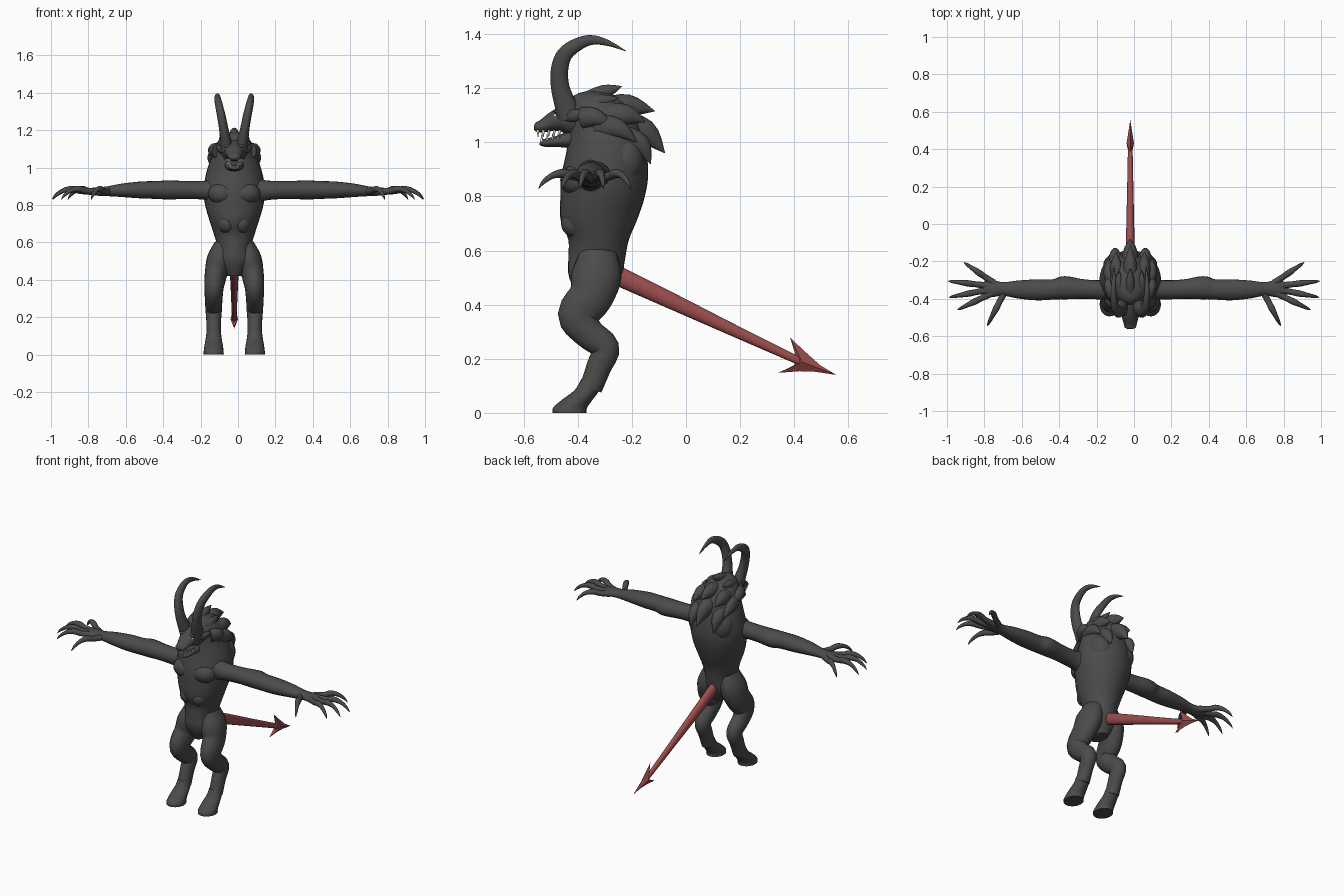
import bpy, bmesh, math
from mathutils import Vector

CX = -0.02  # body's own centre line


def material(name, rgb):
    m = bpy.data.materials.new(name)
    m.diffuse_color = (*rgb, 1)
    return m


DARK = material("charcoal", (0.07, 0.07, 0.07))
RED = material("dull_red", (0.33, 0.075, 0.075))
WHITE = material("ivory", (0.85, 0.83, 0.78))


def finish(bm, name, mat, angle=50):
    bmesh.ops.recalc_face_normals(bm, faces=bm.faces)
    me = bpy.data.meshes.new(name)
    bm.to_mesh(me)
    bm.free()
    ob = bpy.data.objects.new(name, me)
    bpy.context.collection.objects.link(ob)
    me.materials.append(mat)
    bpy.ops.object.select_all(action='DESELECT')
    ob.select_set(True)
    bpy.context.view_layer.objects.active = ob
    bpy.ops.object.shade_smooth_by_angle(angle=math.radians(angle))
    return ob


def spline(pts, steps):
    """Catmull-Rom through tuples of any length."""
    out, n = [], len(pts)
    for i in range(n - 1):
        a, b, c, d = pts[max(i - 1, 0)], pts[i], pts[i + 1], pts[min(i + 2, n - 1)]
        for k in range(steps):
            t = k / steps
            out.append([0.5 * (2 * q + (r - p) * t + (2 * p - 5 * q + 4 * r - s) * t * t
                               + (3 * q - p - 3 * r + s) * t ** 3)
                        for p, q, r, s in zip(a, b, c, d)])
    out.append(list(pts[-1]))
    return out


def tube(name, pts, ref=(1, 0, 0), normal=None, mat=DARK, sides=20, steps=4):
    """Loft ellipses (x, y, z, width, height) along a smooth path."""
    rows = spline(pts, steps)
    bm, rings = bmesh.new(), []
    for i, r in enumerate(rows):
        c = Vector(r[:3])
        t = Vector(normal) if normal else (
            Vector(rows[min(i + 1, len(rows) - 1)][:3]) - Vector(rows[max(i - 1, 0)][:3])).normalized()
        u = Vector(ref)
        u = (u - t * u.dot(t)).normalized()
        v = t.cross(u)
        w, h = max(r[3], 0.001), max(r[4], 0.001)
        rings.append([bm.verts.new(c + u * w * math.cos(a) + v * h * math.sin(a))
                      for a in (2 * math.pi * k / sides for k in range(sides))])
    for a, b in zip(rings, rings[1:]):
        for k in range(sides):
            j = (k + 1) % sides
            bm.faces.new((a[k], a[j], b[j], b[k]))
    bm.faces.new(rings[0])
    bm.faces.new(rings[-1])
    return finish(bm, name, mat)


def pair(name, pts, cx=CX, **kw):
    """Same tube on the left and right of a centre line."""
    for side, s in (("right", -1), ("left", 1)):
        tube(f"{side}_{name}", [(cx + s * p[0], *p[1:]) for p in pts], **kw)


def blob(name, off, y, z, size, mat=DARK):
    for side, s in (("right", -1), ("left", 1)):
        bm = bmesh.new()
        bmesh.ops.create_uvsphere(bm, u_segments=20, v_segments=12, radius=1)
        bmesh.ops.scale(bm, vec=size, verts=bm.verts)
        bmesh.ops.translate(bm, vec=(CX + s * off, y, z), verts=bm.verts)
        finish(bm, f"{side}_{name}", mat)


# Torso: z, y centre, half width, half depth
torso = [(.42, -.335, .04, .06), (.50, -.335, .10, .097), (.57, -.33, .09, .105),
         (.64, -.323, .108, .112), (.715, -.322, .132, .142), (.80, -.308, .156, .156),
         (.88, -.30, .165, .16), (.97, -.294, .15, .147), (1.06, -.30, .122, .132),
         (1.13, -.32, .095, .115), (1.175, -.34, .055, .07), (1.19, -.345, .01, .015)]
tube("torso", [(CX, y, z, w, d) for z, y, w, d in torso], normal=(0, 0, 1), sides=32)
blob("chest_muscle", .065, -.40, .86, (.075, .065, .06))
blob("belly_muscle", .04, -.40, .70, (.05, .062, .055))
blob("shoulder_blade", .075, -.225, .93, (.07, .07, .09))

# Head, jaw, teeth, eyes and ears
tube("head", [(CX, -.33, 1.08, .08, .09), (CX, -.43, 1.085, .065, .06), (CX, -.48, 1.08, .05, .04),
              (CX, -.53, 1.06, .036, .024), (CX, -.553, 1.056, .03, .018), (CX, -.562, 1.056, .012, .008)])
tube("lower_jaw", [(CX, -.38, 1.02, .058, .05), (CX, -.46, 1.005, .045, .024),
                   (CX, -.52, .998, .032, .015), (CX, -.54, 1.0, .02, .01)])
for i in range(5):
    y, off = -.547 + .02 * i, .022 + .005 * i
    pair(f"upper_tooth_{i + 1}", [(off, y, 1.046, .005, .006), (off, y, 1.02, .001, .001)],
         mat=WHITE, sides=8, steps=2)
    pair(f"lower_tooth_{i + 1}", [(off - .004, y + .014, 1.0, .005, .006),
                                 (off - .004, y + .014, 1.032, .001, .001)],
         mat=WHITE, sides=8, steps=2)
blob("eye", .035, -.482, 1.098, (.01, .008, .007), WHITE)
blob("brow", .035, -.463, 1.115, (.026, .026, .012))
pair("ear", [(.05, -.44, 1.09, .015, .015), (.075, -.41, 1.10, .015, .022), (.10, -.36, 1.117, .001, .001)])

# Curved horns
pair("horn", [(.038, -.43, 1.09, .032, .045), (.045, -.446, 1.14, .03, .04), (.056, -.465, 1.204, .025, .034),
              (.068, -.467, 1.27, .023, .032), (.08, -.448, 1.325, .021, .029), (.088, -.40, 1.362, .018, .024),
              (.09, -.348, 1.378, .014, .018), (.088, -.289, 1.367, .009, .011), (.085, -.222, 1.337, .001, .001)])


# Mane of pointed tufts: offset, base, middle and tip (y, z), radius
def tuft(off, a, b, c, r, flare=0):
    return [(off, *a, r * .8, r), (off + flare, *b, r * .65, r * .8), (off + flare, *c, .001, .001)]


centre_tufts = [((-.38, 1.145), (-.30, 1.185), (-.237, 1.207), .035),
                ((-.30, 1.11), (-.21, 1.133), (-.115, 1.115), .055),
                ((-.25, 1.06), (-.15, 1.035), (-.078, .96), .06)]
for i, (a, b, c, r) in enumerate(centre_tufts):
    tube(f"mane_tuft_{i + 1}", [(CX + p[0], *p[1:]) for p in tuft(0, a, b, c, r)])
side_tufts = [(.05, (-.37, 1.13), (-.31, 1.15), (-.25, 1.165), .035, .01),
              (.06, (-.30, 1.09), (-.22, 1.10), (-.15, 1.075), .05, .015),
              (.09, (-.33, 1.06), (-.25, 1.05), (-.18, 1.00), .045, .025),
              (.07, (-.25, 1.02), (-.17, .99), (-.13, .92), .05, .01),
              (.09, (-.38, 1.09), (-.33, 1.09), (-.26, 1.05), .04, .025)]
for i, (off, a, b, c, r, f) in enumerate(side_tufts):
    pair(f"side_mane_tuft_{i + 1}", tuft(off, a, b, c, r, f))

# Arms and palms
pair("arm", [(.08, -.345, .875, .06, .07), (.16, -.352, .878, .052, .052), (.27, -.348, .88, .052, .048),
             (.37, -.341, .88, .062, .051), (.43, -.35, .88, .054, .048), (.52, -.352, .88, .056, .045),
             (.62, -.35, .878, .048, .036), (.70, -.347, .873, .036, .026), (.76, -.345, .872, .046, .022),
             (.80, -.343, .872, .036, .016), (.815, -.343, .872, .012, .006)],
     cx=0, ref=(0, 1, 0))

# Clawed fingers: root (x, y) and tip (x, y)
fingers = [(.75, -.315, .91, -.205), (.78, -.33, .995, -.305), (.78, -.352, .99, -.392),
           (.76, -.37, .945, -.46), (.69, -.36, .785, -.545)]
for i, (x, y, tx, ty) in enumerate(fingers):
    shape = [(0, .872, .019), (.3, .875, .016), (.5, .885, .017), (.72, .877, .012), (.9, .853, .008), (1, .828, .001)]
    pair(f"finger_{i + 1}", [(x + (tx - x) * t, y + (ty - y) * t, z, r, r) for t, z, r in shape],
         cx=0, ref=(0, 0, 1), sides=12)

# Bent legs and hooves
pair("leg", [(.055, -.325, .59, .05, .07), (.078, -.33, .51, .068, .092), (.098, -.352, .43, .06, .082),
             (.108, -.40, .36, .052, .074), (.11, -.36, .295, .047, .058), (.11, -.298, .24, .044, .052),
             (.11, -.322, .17, .039, .046), (.11, -.352, .09, .04, .042)])
pair("hoof", [(.11, -.345, .125, .038, .042), (.11, -.365, .085, .043, .046), (.11, -.40, .05, .049, .056),
              (.11, -.428, .02, .053, .063), (.11, -.43, 0, .054, .063)], normal=(0, 0, 1))

# Tail with a flat arrow tip
tube("tail", [(CX, -.28, .52, .026, .037), (CX, -.05, .412, .022, .03), (CX, .18, .303, .017, .022),
              (CX, .43, .186, .012, .014)], mat=RED)
rim = [(.405, .212), (.385, .278), (.44, .226), (.496, .176), (.556, .14),
       (.478, .152), (.42, .154), (.341, .148), (.40, .176)]
bm = bmesh.new()
edge = [bm.verts.new((CX, y, z)) for y, z in rim]
for s in (-1, 1):
    apex = bm.verts.new((CX + s * .02, .43, .188))
    for a, b in zip(edge, edge[1:] + edge[:1]):
        bm.faces.new((a, b, apex))
finish(bm, "tail_tip", RED, 30)
